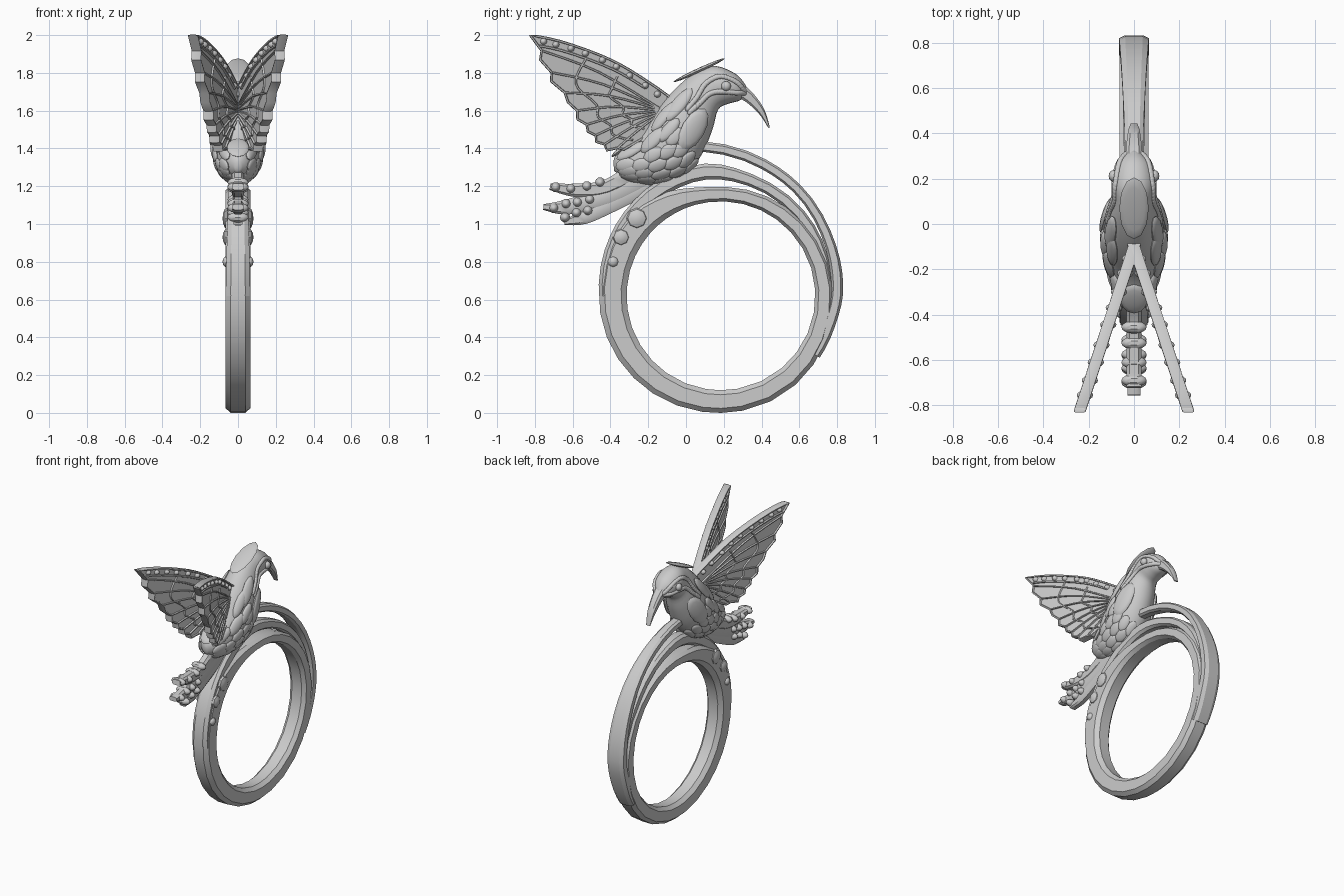
import bpy, bmesh
from math import sin, cos, radians, pi, hypot
from mathutils import Vector, Matrix

if "Cube" in bpy.data.objects:
    bpy.data.objects.remove(bpy.data.objects["Cube"])


def finish(name, bm, angle=35):
    bmesh.ops.recalc_face_normals(bm, faces=bm.faces)
    me = bpy.data.meshes.new(name)
    bm.to_mesh(me)
    bm.free()
    ob = bpy.data.objects.new(name, me)
    bpy.context.collection.objects.link(ob)
    bpy.ops.object.select_all(action='DESELECT')
    ob.select_set(True)
    bpy.context.view_layer.objects.active = ob
    bpy.ops.object.shade_smooth_by_angle(angle=radians(angle))
    return ob


def at(rows, s):
    """Catmull-Rom value of a table of tuples at float index s."""
    n = len(rows)
    i = max(0, min(int(s), n - 2))
    f = s - i
    p = [rows[max(0, min(n - 1, i + k))] for k in (-1, 0, 1, 2)]
    return tuple(b + 0.5 * f * (c - a + f * (2*a - 5*b + 4*c - d + f * (3*(b - c) + d - a)))
                 for a, b, c, d in zip(*p))


def smooth(rows, n):
    return [at(rows, k / n) for k in range((len(rows) - 1) * n + 1)]


OCT = [(1, .6), (.6, 1), (-.6, 1), (-1, .6), (-1, -.6), (-.6, -1), (.6, -1), (1, -.6)]


def sweep(bm, pts, closed=False, x_of=lambda y: 0):
    """Chamfered bar along (y, z, half thickness, half width) points."""
    n, rings = len(pts), []
    for i, (y, z, h, w) in enumerate(pts):
        a = pts[(i - 1) % n if closed else max(i - 1, 0)]
        b = pts[(i + 1) % n if closed else min(i + 1, n - 1)]
        ty, tz = b[0] - a[0], b[1] - a[1]
        l = hypot(ty, tz) or 1
        rings.append([bm.verts.new((x_of(y) + w * q, y - tz / l * h * p, z + ty / l * h * p))
                      for p, q in OCT])
    for i in range(n if closed else n - 1):
        r, t = rings[i], rings[(i + 1) % n]
        for k in range(8):
            bm.faces.new((r[k], r[(k + 1) % 8], t[(k + 1) % 8], t[k]))
    if not closed:
        bm.faces.new(rings[0])
        bm.faces.new(rings[-1])


def ball(bm, mat, seg=12):
    bmesh.ops.create_uvsphere(bm, u_segments=seg, v_segments=seg // 2 + 2, radius=1, matrix=mat)


def gem(bm, x, y, z, r, rx, seg=10):
    ball(bm, Matrix.Translation((x, y, z)) @ Matrix.Rotation(pi / 2, 4, 'Y')
         @ Matrix.Diagonal((r, r, rx, 1)), seg)


# --- Ring bands: (angle, inner radius, outer radius, half width) round the finger hole
def band(name, rows, n, closed=False):
    pts = []
    for a, ri, ro, w in smooth(rows, n):
        m, a = (ri + ro) / 2, radians(a)
        pts.append((.185 + m * cos(a), .62 + m * sin(a), (ro - ri) / 2, w))
    bm = bmesh.new()
    sweep(bm, pts[:-1] if closed else pts, closed)
    finish(name, bm, 20)


band("main_band", [(a, .5, ro, .065) for a, ro in (
    (-90, .62), (-50, .615), (-10, .60), (30, .59), (65, .58), (97, .58), (118, .62),
    (139, .66), (165, .65), (200, .643), (235, .63), (270, .62))], 3, True)
band("middle_strand", [(-15, .52, .59, .05), (20, .545, .605, .05), (46, .57, .63, .05),
                       (76, .60, .665, .045), (97, .62, .705, .045), (118, .61, .695, .05),
                       (139, .60, .678, .055), (158, .58, .662, .06), (180, .55, .646, .06)], 3)
band("outer_strand", [(-32, .54, .617, .06), (-14, .56, .626, .065), (0, .58, .645, .065),
                      (12, .592, .655, .065), (31, .62, .675, .06), (55, .67, .723, .05),
                      (72, .705, .76, .042), (96, .765, .82, .035), (106, .79, .84, .03)], 3)
bm = bmesh.new()
for s in (1, -1):
    for y, z, r in ((-.26, 1.03, .056), (-.344, .93, .045), (-.386, .80, .03)):
        gem(bm, s * .058, y, z, r, .024, 8)
finish("band_gems", bm)

# --- Body: sections as (top y, top z, bottom y, bottom z, half width), rump to face
BODY = [(-.385, 1.33, -.38, 1.28, .015), (-.36, 1.38, -.30, 1.235, .07),
        (-.243, 1.475, -.15, 1.22, .115), (-.164, 1.59, 0, 1.27, .135),
        (-.10, 1.67, .085, 1.37, .13), (-.02, 1.75, .14, 1.50, .11),
        (.06, 1.81, .17, 1.605, .09), (.16, 1.836, .22, 1.635, .092),
        (.27, 1.79, .275, 1.65, .07), (.325, 1.72, .315, 1.67, .02)]


def skin(s, a):
    ty, tz, by, bz, w = at(BODY, s)
    c, a = cos(radians(a)), radians(a)
    return Vector((w * sin(a), (ty + by) / 2 + c * (ty - by) / 2, (tz + bz) / 2 + c * (tz - bz) / 2))


bm = bmesh.new()
rings = [[bm.verts.new(skin(i / 4, k * 15)) for k in range(24)] for i in range(37)]
for r, t in zip(rings, rings[1:]):
    for k in range(24):
        bm.faces.new((r[k], r[(k + 1) % 24], t[(k + 1) % 24], t[k]))
bm.faces.new(rings[0])
bm.faces.new(rings[-1])
finish("body", bm, 50)


def pad(bm, s, a, length, width, thick):
    """Flattened lobe lying on the body surface."""
    p = skin(s, a)
    u = (skin(s + .1, a) - skin(s - .1, a)).normalized()
    v = skin(s, a + 3) - skin(s, a - 3)
    v = (v - u * v.dot(u)).normalized()
    m = Matrix((u, v, u.cross(v))).transposed().to_4x4()
    ball(bm, Matrix.Translation(p) @ m @ Matrix.Diagonal((length, width, thick, 1)))


# Belly scales, flank coverts and throat patch
bm = bmesh.new()
for g in (1, -1):
    for i in range(5):
        for j in range(4):
            pad(bm, 1.1 + i * .55, g * (88 + j * 24 + (i % 2) * 11), .058, .036, .014)
finish("belly_scales", bm)
bm = bmesh.new()
for g in (1, -1):
    for s, a, l, w in ((1.5, 50, .09, .035), (2.4, 62, .09, .04), (3.2, 72, .08, .035),
                       (3.3, 45, .10, .035), (4.3, 55, .11, .04)):
        pad(bm, s, g * a, l, w, .018)
finish("flank_coverts", bm)
bm = bmesh.new()
for g in (1, -1):
    pad(bm, 4.25, g * 108, .125, .065, .022)
pad(bm, 6.1, 0, .15, .065, .012)
pad(bm, 1.3, 0, .08, .06, .015)
finish("throat_and_crown_patches", bm)

# Eyes and brow ridges
bm = bmesh.new()
for g in (1, -1):
    ball(bm, Matrix.Translation((g * .09, .212, 1.73)) @ Matrix.Diagonal((.022, .026, .026, 1)))
    for path in (((8.7, 85), (8, 66), (7.2, 62), (6.3, 70), (5.4, 78), (4.6, 76)),
                 ((8.7, 105), (8, 112), (7.2, 112), (6.3, 104), (5.4, 94), (4.6, 84))):
        for s, a in smooth(path, 5):
            pad(bm, s, g * a, .024, .014, .012)
finish("eyes_and_brows", bm)

# Curved beak
bm = bmesh.new()
sweep(bm, smooth([(.27, 1.715, .04, .04), (.335, 1.67, .03, .034), (.40, 1.595, .018, .026),
                  (.44, 1.51, .004, .015)], 4))
finish("beak", bm)

# --- Tail feathers and their gems
bm = bmesh.new()
for rows in (((-.24, 1.30, .05), (-.42, 1.195, .04), (-.58, 1.178, .036), (-.72, 1.198, .018)),
             ((-.2, 1.26, .06), (-.42, 1.145, .05), (-.63, 1.09, .04), (-.755, 1.09, .015)),
             ((-.2, 1.21, .05), (-.4, 1.105, .045), (-.54, 1.035, .036), (-.645, 1.008, .014))):
    sweep(bm, [(*p, .028 + .004 * (rows[0][1] - 1.25) / .05) for p in smooth(rows, 4)])
finish("tail_feathers", bm)
bm = bmesh.new()
for y, z in ((-.69, 1.195), (-.61, 1.187), (-.525, 1.2), (-.455, 1.22), (-.70, 1.085), (-.635, 1.107),
             (-.575, 1.115), (-.51, 1.13), (-.64, 1.035), (-.58, 1.06), (-.52, 1.072)):
    gem(bm, 0, y, z, .028, .056)
finish("tail_gems", bm)

# --- Wings: flat scalloped plates spread in a V, ribs and gems showing on both faces
LEAD = [(-.08, 1.64), (-.09, 1.675), (-.296, 1.814), (-.455, 1.894), (-.667, 1.968), (-.825, 2.0)]
TIPS = [(-.825, 2.0), (-.772, 1.87), (-.714, 1.756), (-.625, 1.645), (-.575, 1.555),
        (-.52, 1.49), (-.475, 1.435), (-.42, 1.39), (-.33, 1.395)]
ROOT = (-.12, 1.60)
edge = smooth(LEAD, 3)
notches = []
for a, b in zip(TIPS, TIPS[1:]):
    n = tuple((p + q) / 2 + (r - (p + q) / 2) * .05 for p, q, r in zip(a, b, ROOT))
    notches.append(n)
    edge += [n, b]
edge.append((-.2, 1.47))

for side, label in ((1, "right"), (-1, "left")):
    def lean(y):
        return side * .33 * (-.1 - y)

    bm = bmesh.new()
    caps = [[bm.verts.new((lean(y) + x, y, z)) for y, z in edge] for x in (-.017, .017)]
    for c in caps:
        bm.faces.new(c)
    for k in range(len(edge)):
        j = (k + 1) % len(edge)
        bm.faces.new((caps[0][k], caps[0][j], caps[1][j], caps[1][k]))
    finish(label + "_wing_plate", bm)

    bm = bmesh.new()
    sweep(bm, [(y, z, .007, .026) for y, z in edge], True, lean)
    for i, (y, z) in enumerate(notches):      # feather quills bowing towards the tip
        mid = (ROOT[0] * .5 + y * .5 - .02, ROOT[1] * .5 + z * .5 + .045 - .008 * i)
        sweep(bm, [(*p, .006, .026) for p in smooth([ROOT, mid, (y, z)], 4)], False, lean)
    for f in (.42, .7):                       # scalloped covert rows
        row = [tuple(r + (t - r) * (f + .06 * (k % 2)) for r, t in zip(ROOT, p))
               for k, p in enumerate(TIPS[1:])]
        row = [(ROOT[0] + (-.70 - ROOT[0]) * f, ROOT[1] + (1.95 - ROOT[1]) * (f + .1))] + row
        sweep(bm, [(*p, .006, .025) for p in smooth(row, 3)], False, lean)
    sweep(bm, [(y + .01, z - .05, .007, .026) for y, z in edge[5:15]], False, lean)
    finish(label + "_wing_ribs", bm)

    bm = bmesh.new()
    for y, z in ((-.755, 1.967), (-.69, 1.95), (-.61, 1.93), (-.534, 1.903), (-.444, 1.868),
                 (-.37, 1.833), (-.30, 1.785), (-.217, 1.733), (-.153, 1.687)):
        gem(bm, lean(y), y, z, .021, .036)
    finish(label + "_wing_gems", bm)
